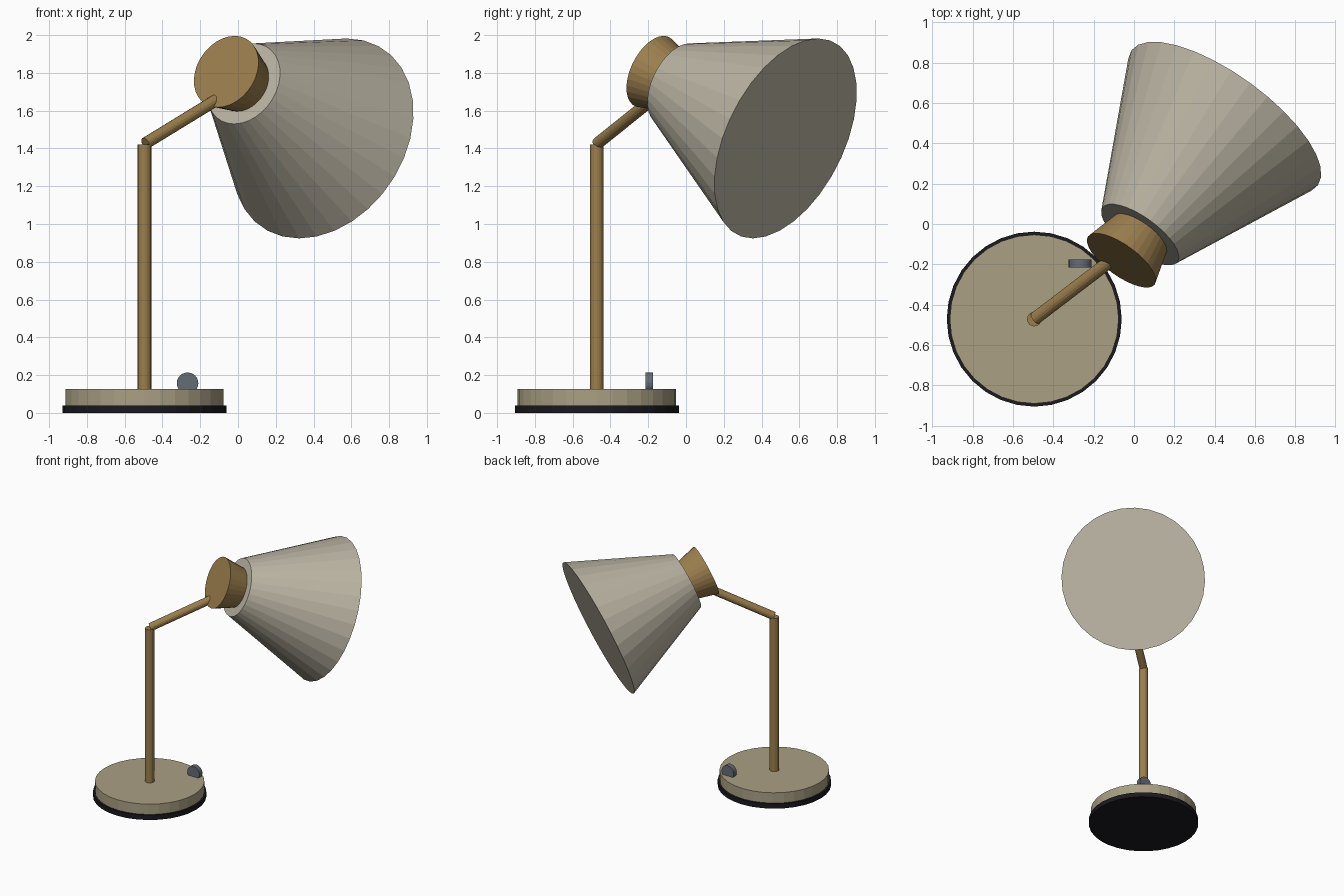
import bpy
from mathutils import Vector

if "Cube" in bpy.data.objects:
    bpy.data.objects.remove(bpy.data.objects["Cube"])


def material(name, rgb):
    m = bpy.data.materials.new(name)
    m.diffuse_color = (*rgb, 1)
    m.use_nodes = True
    m.node_tree.nodes["Principled BSDF"].inputs["Base Color"].default_value = m.diffuse_color
    return m


BRASS = material("brass", (0.33, 0.21, 0.075))
SHADE = material("shade_cream", (0.50, 0.46, 0.37))
BASE = material("base_tan", (0.40, 0.35, 0.23))
RUBBER = material("rubber_black", (0.01, 0.01, 0.014))
GREY = material("knob_grey", (0.13, 0.15, 0.18))


def frustum(name, start, end, r1, r2, mat, sides=32):
    """Closed flat-shaded cone or cylinder between two points."""
    a, b = Vector(start), Vector(end)
    d = b - a
    bpy.ops.mesh.primitive_cone_add(
        vertices=sides, radius1=r1, radius2=r2, depth=d.length,
        location=(a + b) / 2, rotation=d.to_track_quat('Z', 'Y').to_euler())
    ob = bpy.context.object
    ob.name = name
    ob.data.materials.append(mat)
    return ob


X, Y = -0.495, -0.472

# Base with rubber foot
frustum("rubber_foot", (X, Y, 0), (X, Y, 0.04), 0.434, 0.434, RUBBER)
frustum("base_plate", (X, Y, 0.04), (X, Y, 0.127), 0.419, 0.419, BASE)

# Post and tilted arm
frustum("post", (X, Y, 0.12), (X, Y, 1.42), 0.036, 0.036, BRASS, 16)
frustum("arm", (-0.49, -0.468, 1.427), (-0.06, -0.14, 1.69),
        0.032, 0.032, BRASS, 16)

# Shade and its socket cap share one axis
neck = Vector((0.03, -0.053, 1.743))
mouth = Vector((0.45, 0.527, 1.453))
axis = (mouth - neck).normalized()
frustum("shade", neck, mouth, 0.23, 0.571, SHADE)
frustum("socket_cap", neck - axis * 0.17, neck + axis * 0.01,
        0.204, 0.156, BRASS)

# Switch knob standing on the base
frustum("switch_knob", (-0.267, -0.215, 0.157), (-0.267, -0.175, 0.157),
        0.057, 0.057, GREY, 24)
